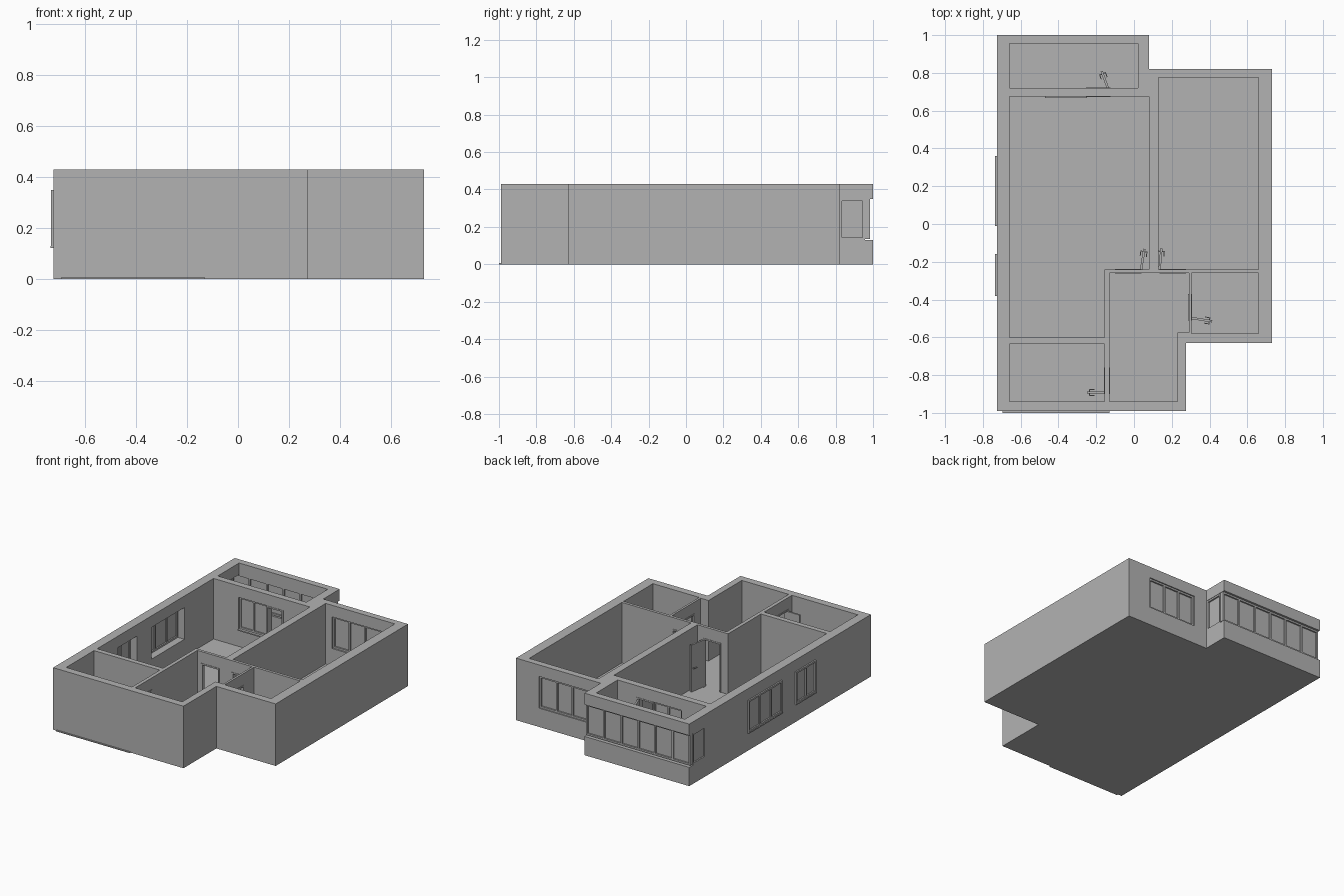
import bpy, bmesh
from math import radians, cos, sin
from mathutils import Matrix, Vector

if "Cube" in bpy.data.objects:
    bpy.data.objects.remove(bpy.data.objects["Cube"], do_unlink=True)

grey = bpy.data.materials.new("plaster_grey")
grey.use_nodes = True
grey.diffuse_color = (0.45, 0.45, 0.45, 1)
grey.node_tree.nodes["Principled BSDF"].inputs["Base Color"].default_value = (0.45, 0.45, 0.45, 1)

TOP, FLOOR, SILL, HEAD = 0.43, 0.01, 0.13, 0.35


def add_box(bm, lo, hi):
    size = Vector(hi) - Vector(lo)
    mid = (Vector(hi) + Vector(lo)) / 2
    bmesh.ops.create_cube(bm, size=1, matrix=Matrix.Translation(mid) @ Matrix.Diagonal((*size, 1)))


def finish(name, bm):
    mesh = bpy.data.meshes.new(name)
    bmesh.ops.recalc_face_normals(bm, faces=bm.faces)
    bm.to_mesh(mesh)
    bm.free()
    mesh.materials.append(grey)
    obj = bpy.data.objects.new(name, mesh)
    bpy.context.collection.objects.link(obj)
    return obj


def boxes(name, items):
    bm = bmesh.new()
    for lo, hi in items:
        add_box(bm, lo, hi)
    return finish(name, bm)


def cut(target, lo, hi):
    cutter = boxes("cutter", [(lo, hi)])
    cutter.hide_render = True
    mod = target.modifiers.new("cut", 'BOOLEAN')
    mod.operation, mod.solver, mod.object = 'DIFFERENCE', 'EXACT', cutter
    bpy.context.view_layer.objects.active = target
    bpy.ops.object.modifier_apply(modifier=mod.name)
    bpy.data.objects.remove(cutter, do_unlink=True)


# Solid block following the outer footprint
outline = [(-0.725, -0.99), (0.275, -0.99), (0.275, -0.63), (0.73, -0.63),
           (0.73, 0.82), (0.08, 0.82), (0.08, 1.0), (-0.725, 1.0)]
bm = bmesh.new()
base = bm.faces.new([bm.verts.new((x, y, 0)) for x, y in outline])
up = bmesh.ops.extrude_face_region(bm, geom=[base])["geom"]
bmesh.ops.translate(bm, vec=(0, 0, TOP), verts=[v for v in up if isinstance(v, bmesh.types.BMVert)])
walls = finish("walls_and_floor", bm)

# Rooms hollowed from above: x0, x1, y0, y1
rooms = [
    (-0.66, 0.02, 0.72, 0.955),      # balcony
    (-0.66, 0.08, -0.24, 0.675),     # living room
    (-0.66, -0.155, -0.60, -0.23),   # kitchen corner
    (-0.66, -0.155, -0.94, -0.635),  # small bedroom
    (0.13, 0.66, -0.24, 0.775),      # large bedroom
    (-0.13, 0.29, -0.575, -0.26),    # hall
    (-0.13, 0.23, -0.94, -0.57),     # entrance
    (0.305, 0.66, -0.58, -0.26),     # bathroom
]
for x0, x1, y0, y1 in rooms:
    cut(walls, (x0, y0, FLOOR), (x1, y1, 0.6))

# Openings through walls: x0, x1, y0, y1, z0
openings = [
    (-0.8, -0.6, -0.005, 0.355, SILL),     # living room window
    (-0.8, -0.6, -0.375, -0.165, SILL),    # kitchen window
    (0.18, 0.555, 0.7, 0.9, SILL),         # bedroom window
    (-0.9, 0.2, 0.95, 1.1, SILL),          # balcony front glazing
    (0.0, 0.2, 0.825, 0.96, SILL),         # balcony side glazing
    (-0.8, -0.6, 0.82, 0.96, SILL),
    (-0.47, -0.25, 0.65, 0.75, SILL),      # window onto balcony
    (-0.255, -0.125, 0.65, 0.75, FLOOR),   # balcony door
    (-0.10, 0.04, -0.28, -0.22, FLOOR),    # living room door
    (0.135, 0.275, -0.28, -0.22, FLOOR),   # large bedroom door
    (0.27, 0.32, -0.51, -0.37, FLOOR),     # bathroom door
    (-0.17, -0.11, -0.90, -0.76, FLOOR),   # small bedroom door
]
for x0, x1, y0, y1, z0 in openings:
    cut(walls, (x0, y0, z0), (x1, y1, HEAD))


def window(name, axis, u0, u1, d0, d1, splits, z0=SILL, z1=HEAD, bar=0.012):
    """Framed glazing along one axis, with mullions at fractions of its length."""
    def place(a, b, c0, c1, e0, e1):
        if axis == 'x':
            return (a, c0, e0), (b, c1, e1)
        return (c0, a, e0), (c1, b, e1)
    parts = [place(u0, u1, d0, d1, z0, z0 + bar), place(u0, u1, d0, d1, z1 - bar, z1),
             place(u0, u0 + bar, d0, d1, z0 + bar, z1 - bar),
             place(u1 - bar, u1, d0, d1, z0 + bar, z1 - bar)]
    for f in splits:
        m = u0 + (u1 - u0) * f
        parts.append(place(m - bar / 2, m + bar / 2, d0, d1, z0 + bar, z1 - bar))
    boxes(name + "_frame", parts)
    mid = (d0 + d1) / 2
    boxes(name + "_glass", [place(u0 + bar / 2, u1 - bar / 2, mid - 0.003, mid + 0.003,
                                  z0 + bar / 2, z1 - bar / 2)])


window("living_window", 'y', -0.01, 0.36, -0.735, -0.71, (0.33, 0.67))
window("kitchen_window", 'y', -0.38, -0.16, -0.735, -0.71, (0.5,))
window("bedroom_window", 'x', 0.18, 0.555, 0.785, 0.812, (0.33, 0.65))
window("balcony_window", 'x', -0.722, 0.077, 0.958, 0.985, (0.17, 0.34, 0.5, 0.66, 0.83), SILL + 0.006)
window("balcony_right_window", 'y', 0.822, 0.956, 0.05, 0.077, ())
window("balcony_left_window", 'y', 0.82, 0.958, -0.725, -0.70, ())
window("inner_balcony_window", 'x', -0.47, -0.25, 0.685, 0.71, (0.5,))

# Window sills inside and out
boxes("window_sills", [((-0.737, -0.01, SILL - 0.008), (-0.725, 0.36, SILL)),
                       ((-0.737, -0.38, SILL - 0.008), (-0.725, -0.16, SILL)),
                       ((-0.47, 0.667, SILL - 0.008), (-0.25, 0.675, SILL))])


def door(name, axis, u0, u1, d0, d1, hinge, angle, length=0.115):
    """Lining around an opening plus an open leaf swung to the given angle."""
    bar, lip = 0.01, 0.003
    spans = [(u0, u0 + bar, FLOOR, HEAD), (u1 - bar, u1, FLOOR, HEAD),
             (u0 + bar, u1 - bar, HEAD - bar, HEAD)]
    a, b = d0 - lip, d1 + lip
    boxes(name + "_lining", [((p, a, r), (q, b, s)) if axis == 'x' else ((a, p, r), (b, q, s))
                             for p, q, r, s in spans])
    bm = bmesh.new()
    add_box(bm, (0, -0.006, FLOOR + 0.003), (length, 0.006, HEAD - 0.012))
    for side in (-1, 1):
        # handle stem and lever
        for lo, hi in (((length - 0.018, 0.006), (length - 0.012, 0.018)),
                       ((length - 0.04, 0.014), (length - 0.012, 0.019))):
            ys = sorted((side * lo[1], side * hi[1]))
            add_box(bm, (lo[0], ys[0], 0.172), (hi[0], ys[1], 0.178))
    turn = Matrix.Translation((*hinge, 0)) @ Matrix.Rotation(radians(angle), 4, 'Z')
    bmesh.ops.transform(bm, matrix=turn, verts=bm.verts)
    finish(name + "_leaf", bm)


door("living_door", 'x', -0.10, 0.04, -0.26, -0.24, (0.037, -0.245), 81)
door("bedroom_door", 'x', 0.135, 0.275, -0.26, -0.24, (0.135, -0.245), 85)
door("bathroom_door", 'y', -0.51, -0.37, 0.29, 0.305, (0.3, -0.497), -9)
door("small_bedroom_door", 'y', -0.90, -0.76, -0.155, -0.13, (-0.145, -0.892), 180, 0.105)
door("balcony_door", 'x', -0.255, -0.125, 0.675, 0.72, (-0.137, 0.715), 110, 0.1)

# Thin floor plates
boxes("small_bedroom_floor", [((-0.695, -1.0, 0), (-0.13, -0.61, 0.006))])
boxes("kitchen_floor", [((-0.66, -0.60, FLOOR - 0.002), (-0.155, -0.24, FLOOR + 0.003))])
